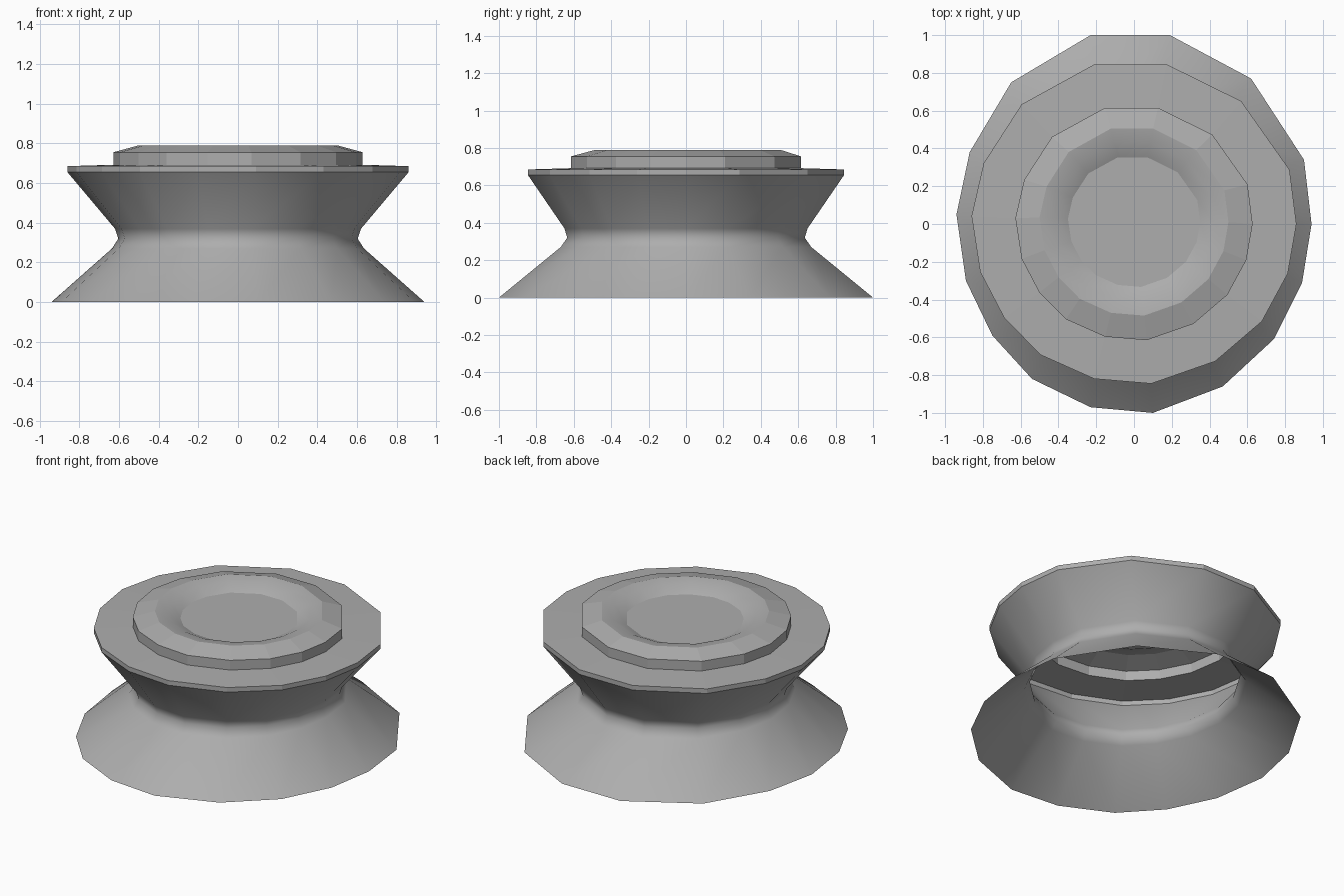
import bpy, bmesh

cube = bpy.data.objects.get("Cube")
if cube:
    bpy.data.objects.remove(cube, do_unlink=True)

# One plain grey for the whole shell
grey = bpy.data.materials.new("plain_grey")
grey.use_nodes = True
colour = (0.42, 0.42, 0.42, 1)
grey.diffuse_color = colour
grey.node_tree.nodes["Principled BSDF"].inputs["Base Color"].default_value = colour

# Irregular sixteen-sided outline of the foot, counter-clockwise
OUTLINE = [(.94, 0), (.9, .34), (.62, .77), (.19, 1), (-.23, 1), (-.65, .75),
           (-.87, .38), (-.94, .05), (-.89, -.3), (-.75, -.59), (-.54, -.82),
           (-.23, -.97), (.1, -1), (.47, -.86), (.74, -.61), (.89, -.31)]


def loft(name, rings, cap=False):
    """Bridge scaled copies of the outline; rings are (x half, y half, z, sharp, flat above)."""
    bm = bmesh.new()
    loops = [[bm.verts.new((x * rx / .94, y * ry + (.01 if rx < .56 else 0), z))
              for x, y in OUTLINE] for rx, ry, z, _, _ in rings]
    n = len(OUTLINE)
    for k in range(len(loops) - 1):
        low, high = loops[k], loops[k + 1]
        for i in range(n):
            j = (i + 1) % n
            face = bm.faces.new((low[i], low[j], high[j], high[i]))
            face.smooth = not rings[k][4]
    if cap:
        bm.faces.new(loops[-1])
    # Crisp creases run around the marked rings
    for loop, ring in zip(loops, rings):
        for i in range(n):
            edge = bm.edges.get((loop[i], loop[(i + 1) % n]))
            edge.smooth = not ring[3]
    mesh = bpy.data.meshes.new(name)
    bm.to_mesh(mesh)
    bm.free()
    mesh.materials.append(grey)
    obj = bpy.data.objects.new(name, mesh)
    bpy.context.collection.objects.link(obj)
    return obj


# Flared foot, pinched neck and flared collar, open underneath
loft("flared_body", [
    (.94, 1.0, 0, True, False),
    (.635, .67, .27, False, False),
    (.603, .635, .32, False, False),
    (.62, .65, .37, False, False),
    (.86, .845, .655, True, True),
    (.86, .845, .685, True, True),
    (.628, .615, .692, True, True),
])

# Raised rim with a chamfer, a rounded dip and a flat centre
loft("raised_rim", [
    (.628, .615, .692, True, True),
    (.628, .615, .755, True, True),
    (.5, .495, .79, True, False),
    (.425, .42, .778, False, False),
    (.35, .343, .742, True, False),
], cap=True)
